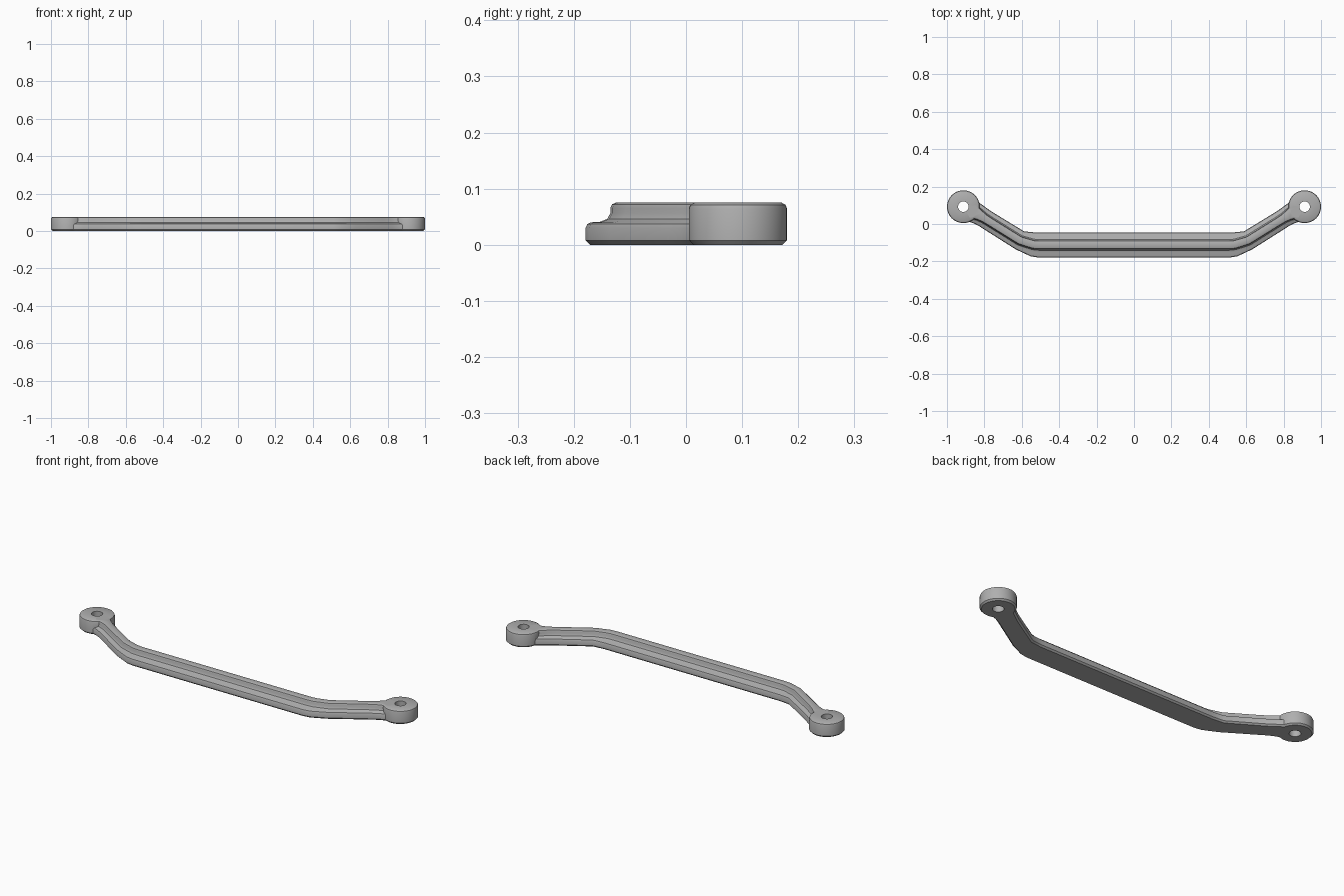
import bpy, bmesh
from math import cos, sin, tau
from mathutils import Vector

cube = bpy.data.objects.get("Cube")
if cube:
    bpy.data.objects.remove(cube, do_unlink=True)

metal = bpy.data.materials.new("plain grey metal")
metal.use_nodes = True
grey = (0.43, 0.43, 0.43, 1)
metal.diffuse_color = grey
metal.node_tree.nodes["Principled BSDF"].inputs["Base Color"].default_value = grey


def loft(name, rings, closed):
    """Skin a row of equal closed rings; cap the ends unless the row is closed."""
    bm = bmesh.new()
    loops = [[bm.verts.new(p) for p in ring] for ring in rings]
    pairs = list(zip(loops, loops[1:]))
    if closed:
        pairs.append((loops[-1], loops[0]))
    for a, b in pairs:
        for i in range(len(a)):
            j = (i + 1) % len(a)
            bm.faces.new((a[i], a[j], b[j], b[i]))
    if not closed:
        bm.faces.new(loops[0])
        bm.faces.new(loops[-1])
    bmesh.ops.recalc_face_normals(bm, faces=bm.faces)
    mesh = bpy.data.meshes.new(name)
    bm.to_mesh(mesh)
    bm.free()
    mesh.materials.append(metal)
    obj = bpy.data.objects.new(name, mesh)
    bpy.context.collection.objects.link(obj)
    return obj


def bar_section(base, rib):
    """Inverted T: wide chamfered foot, filleted rounded rib on top."""
    foot = min(rib + 0.018, base - 0.012)
    half = [(base - 0.008, 0), (base, 0.008), (base, 0.03), (base - 0.003, 0.037),
            (base - 0.01, 0.04), (foot, 0.041), (rib + (foot - rib) * 0.3, 0.046),
            (rib, 0.056), (rib, 0.065), (rib - 0.003, 0.072), (rib - 0.01, 0.075)]
    return half + [(-u, z) for u, z in reversed(half)]


# Handle bar: x, y, half width of foot, half width of rib
right_half = [(0.51, -0.112, 0.067, 0.023), (0.54, -0.109, 0.065, 0.023),
              (0.61, -0.0875, 0.053, 0.022), (0.77, 0.012, 0.051, 0.022),
              (0.80, 0.031, 0.051, 0.023), (0.825, 0.047, 0.053, 0.028),
              (0.845, 0.058, 0.056, 0.034), (0.866, 0.069, 0.060, 0.043)]
path = [(-x, y, b, r) for x, y, b, r in reversed(right_half)] + right_half
points = [Vector((x, y, 0)) for x, y, _, _ in path]
rings = []
for i, (x, y, base, rib) in enumerate(path):
    before = points[i] - points[max(i - 1, 0)]
    after = points[min(i + 1, len(points) - 1)] - points[i]
    along = (before.normalized() + after.normalized()).normalized()
    side = Vector((-along.y, along.x, 0))
    rings.append([points[i] + side * u + Vector((0, 0, z))
                  for u, z in bar_section(base, rib)])
bar = loft("handle_bar", rings, False)

# Round mounting eyes with a through hole, joined onto the bar
eye_profile = [(0.028, 0), (0.0795, 0), (0.0875, 0.008), (0.0875, 0.064),
               (0.085, 0.071), (0.078, 0.075), (0.028, 0.075)]
SIDES = 48
for sign, label in ((1, "left"), (-1, "right")):
    rings = []
    for k in range(SIDES):
        a = tau * k / SIDES
        rings.append([(sign * 0.9125 + r * cos(a), 0.0925 + r * sin(a), z)
                      for r, z in eye_profile])
    eye = loft(label + "_mounting_eye", rings, True)
    bpy.context.view_layer.objects.active = bar
    mod = bar.modifiers.new("join " + label, 'BOOLEAN')
    mod.operation = 'UNION'
    mod.solver = 'EXACT'
    mod.object = eye
    bpy.ops.object.modifier_apply(modifier=mod.name)
    bpy.data.objects.remove(eye, do_unlink=True)

# Smooth curved surfaces, keep crisp edges
for obj in bpy.context.selected_objects:
    obj.select_set(False)
bar.select_set(True)
bpy.context.view_layer.objects.active = bar
bpy.ops.object.shade_smooth_by_angle(angle=0.6)
